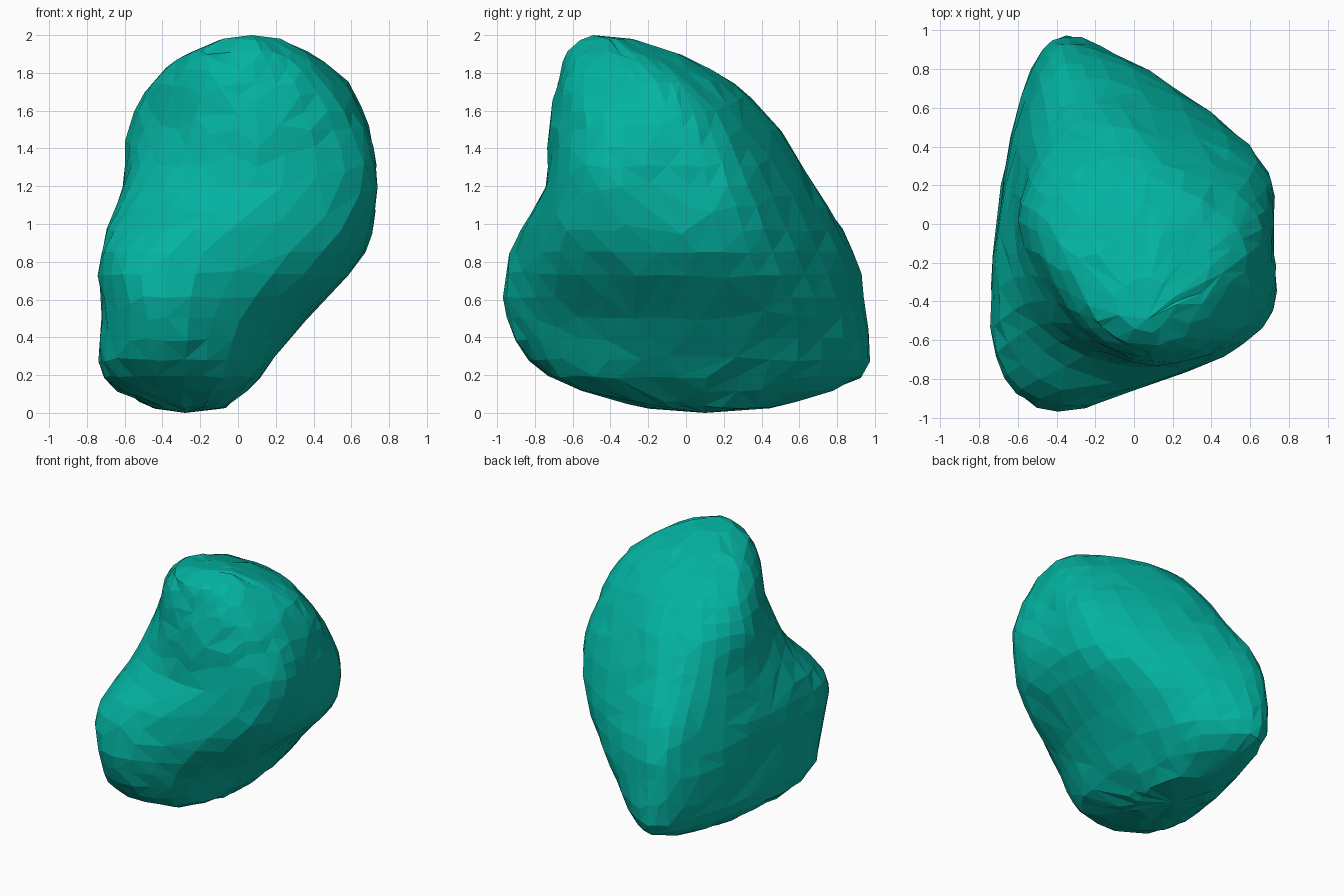
import bpy
import bmesh
import random
from mathutils import Vector

if "Cube" in bpy.data.objects:
    bpy.data.objects.remove(bpy.data.objects["Cube"])

random.seed(4)

# Horizontal cuts through the boulder: height, then eight outline points
# (left-front, front, right-front, right, right-back, back, left-back, left)
lower = [
    (0.03, [(-.41, -.10), (-.27, -.20), (-.13, -.12), (-.07, .10),
            (-.10, .35), (-.25, .44), (-.40, .35), (-.46, .10)]),
    (0.19, [(-.68, -.52), (-.38, -.73), (-.01, -.59), (.11, -.05),
            (.03, .57), (-.29, .92), (-.50, .74), (-.69, .02)]),
    (0.50, [(-.69, -.66), (-.38, -.95), (.12, -.69), (.36, -.12),
            (.27, .58), (-.26, .945), (-.53, .80), (-.70, .03)]),
    (0.85, [(-.70, -.66), (-.36, -.93), (.45, -.66), (.67, -.10),
            (.54, .46), (-.18, .86), (-.49, .77), (-.69, .00)]),
]
upper = [
    (1.20, [(-.50, -.52), (.06, -.75), (.66, -.55), (.72, -.10),
            (.63, .33), (-.10, .67), (-.45, .54), (-.61, .00)]),
    (1.50, [(-.33, -.51), (.11, -.73), (.60, -.53), (.69, -.10),
            (.57, .20), (.00, .48), (-.41, .38), (-.58, .00)]),
    (1.75, [(-.26, -.54), (.10, -.68), (.45, -.54), (.58, -.15),
            (.43, .07), (.05, .25), (-.28, .19), (-.46, -.08)]),
    (1.91, [(-.14, -.55), (.08, -.63), (.28, -.52), (.37, -.30),
            (.22, -.12), (.05, -.06), (-.14, -.10), (-.27, -.28)]),
]


def spline(a, b, c, d, t):
    """Smooth point between b and c."""
    return 0.5 * (2 * b + (c - a) * t + (2 * a - 5 * b + 4 * c - d) * t * t
                  + (3 * b - a - 3 * c + d) * t ** 3)


def smooth_ring(height, points, steps=4):
    p = [Vector((x, y, height)) for x, y in points]
    n = len(p)
    return [spline(p[i - 1], p[i], p[(i + 1) % n], p[(i + 2) % n], s / steps)
            for i in range(n) for s in range(steps)]


# Smooth each outline, then fill in rings between them
keys = [smooth_ring(h, pts) for h, pts in lower + upper]
rings = []
for i in range(len(keys) - 1):
    a, b, c, d = (keys[max(i - 1, 0)], keys[i], keys[i + 1],
                  keys[min(i + 2, len(keys) - 1)])
    for s in range(3):
        rings.append([spline(*q, s / 3) for q in zip(a, b, c, d)])
rings.append(keys[-1])

# Flattened crown
peak = Vector((.07, -.49, 2.0))
rings.append([p.lerp(peak, .5) + Vector((0, 0, .02)) for p in keys[-1]])

# Skin the rings and close both ends, with slight roughness
bm = bmesh.new()
loops = []
for ring in rings:
    loops.append([bm.verts.new(p + Vector([random.uniform(-.008, .008)
                                           for _ in range(3)])) for p in ring])
n = len(loops[0])
for lo, hi in zip(loops, loops[1:]):
    for j in range(n):
        k = (j + 1) % n
        bm.faces.new((lo[j], lo[k], hi[k], hi[j]))
bottom = bm.verts.new((-.28, .10, 0))
top = bm.verts.new(peak)
for j in range(n):
    k = (j + 1) % n
    bm.faces.new((bottom, loops[0][k], loops[0][j]))
    bm.faces.new((top, loops[-1][j], loops[-1][k]))
bmesh.ops.triangulate(bm, faces=bm.faces[:])
bmesh.ops.recalc_face_normals(bm, faces=bm.faces[:])

mesh = bpy.data.meshes.new("boulder")
bm.to_mesh(mesh)
bm.free()
boulder = bpy.data.objects.new("boulder", mesh)
bpy.context.collection.objects.link(boulder)

# Irregular flat facets
facets = boulder.modifiers.new("facets", 'DECIMATE')
facets.ratio = 0.7

teal = bpy.data.materials.new("teal")
teal.diffuse_color = (0.001, 0.45, 0.36, 1)
teal.use_nodes = True
teal.node_tree.nodes["Principled BSDF"].inputs["Base Color"].default_value = teal.diffuse_color
mesh.materials.append(teal)
